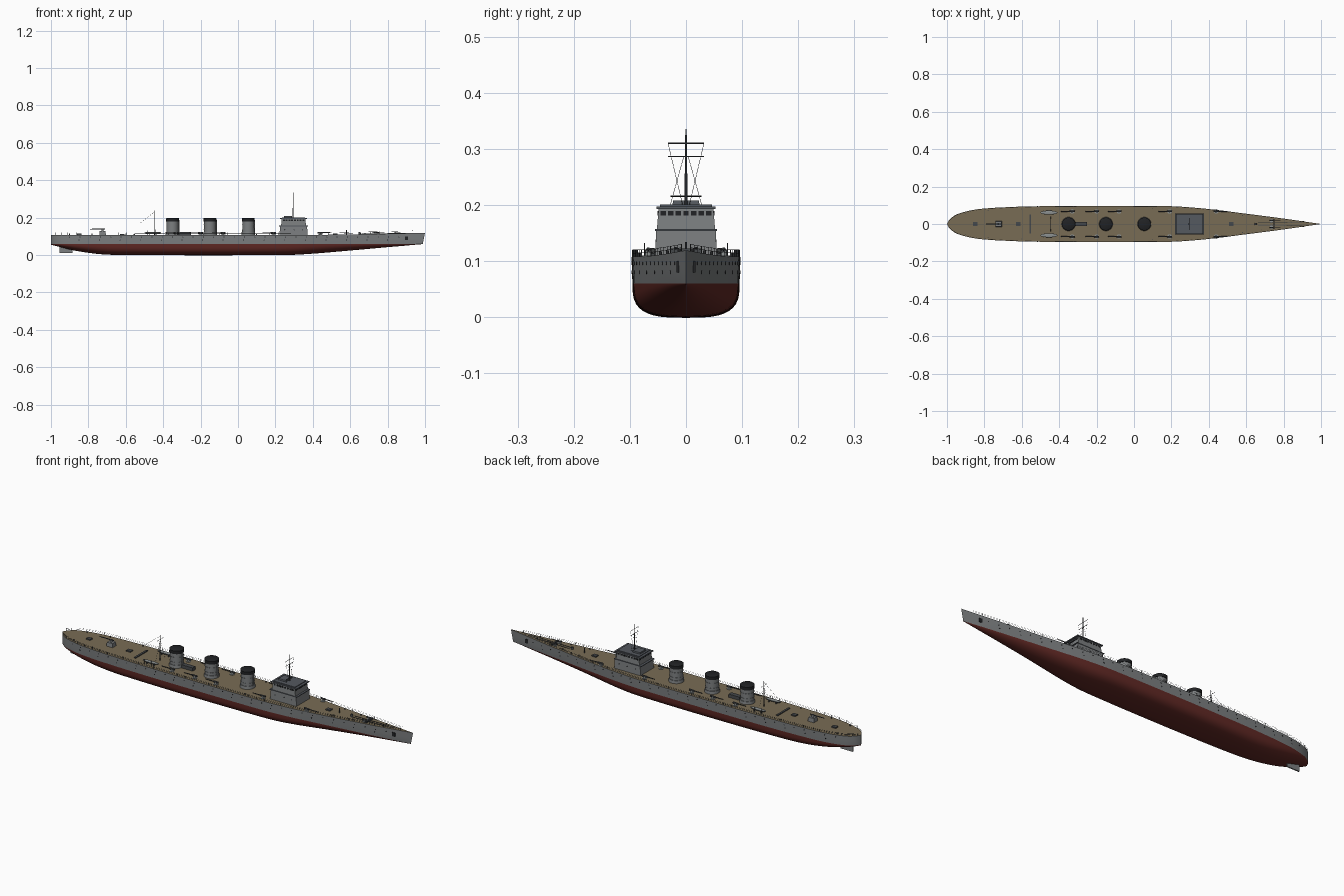
import bpy, bmesh, math
from mathutils import Vector, Matrix

if "Cube" in bpy.data.objects:
    bpy.data.objects.remove(bpy.data.objects["Cube"])

def mat(name, c):
    m = bpy.data.materials.new(name)
    m.diffuse_color = (*c, 1)
    m.use_nodes = True
    m.node_tree.nodes["Principled BSDF"].inputs["Base Color"].default_value = m.diffuse_color
    return m

GREY = mat("hull grey", (0.20, 0.21, 0.215))
RED = mat("bottom red", (0.12, 0.022, 0.018))
TAN = mat("deck wood", (0.19, 0.15, 0.09))
SLATE = mat("roof slate", (0.09, 0.10, 0.115))
BLACK = mat("soot black", (0.015, 0.016, 0.018))
STEEL = mat("dark steel", (0.06, 0.065, 0.07))
LIGHT = mat("boat grey", (0.26, 0.28, 0.28))

def finish(name, bm, mats, smooth=None):
    me = bpy.data.meshes.new(name)
    bmesh.ops.recalc_face_normals(bm, faces=bm.faces)
    bm.to_mesh(me)
    bm.free()
    for m in mats:
        me.materials.append(m)
    ob = bpy.data.objects.new(name, me)
    bpy.context.collection.objects.link(ob)
    if smooth:
        bpy.ops.object.select_all(action='DESELECT')
        ob.select_set(True)
        bpy.context.view_layer.objects.active = ob
        bpy.ops.object.shade_smooth_by_angle(angle=math.radians(smooth))
    return ob

def box(bm, x0, x1, y0, y1, z0, z1, taper=1.0, mi=0):
    vs = bmesh.ops.create_cube(bm, size=1)['verts']
    cx, cy = (x0 + x1) / 2, (y0 + y1) / 2
    for v in vs:
        s = taper if v.co.z > 0 else 1
        v.co = (cx + v.co.x * (x1 - x0) * s, cy + v.co.y * (y1 - y0) * s, z0 + (v.co.z + .5) * (z1 - z0))
    for f in {f for v in vs for f in v.link_faces}:
        f.material_index = mi

def rod(bm, a, b, r, r2=None, seg=8, mi=0):
    a, b = Vector(a), Vector(b)
    d = b - a
    M = Matrix.Translation((a + b) / 2) @ d.to_track_quat('Z', 'Y').to_matrix().to_4x4()
    vs = bmesh.ops.create_cone(bm, cap_ends=True, segments=seg, radius1=r, radius2=r if r2 is None else r2,
                               depth=d.length, matrix=M)['verts']
    for f in {f for v in vs for f in v.link_faces}:
        f.material_index = mi

def curve(pts, x):
    # smooth interpolation through (x, value) points
    n = len(pts)
    i = max(0, min(n - 2, sum(1 for p in pts if p[0] <= x) - 1))
    slope = lambda j: (pts[min(j + 1, n - 1)][1] - pts[max(j - 1, 0)][1]) / (pts[min(j + 1, n - 1)][0] - pts[max(j - 1, 0)][0])
    (xa, ya), (xb, yb) = pts[i], pts[i + 1]
    h = xb - xa
    t = (x - xa) / h
    return ((2*t**3 - 3*t*t + 1) * ya + (t**3 - 2*t*t + t) * h * slope(i)
            + (3*t*t - 2*t**3) * yb + (t**3 - t*t) * h * slope(i + 1))

WIDTH = [(-1, 0), (-.992, .017), (-.975, .034), (-.945, .053), (-.85, .077), (-.7, .089), (-.5, .095), (-.2, .097),
         (.2, .095), (.3, .089), (.4, .08), (.6, .055), (.8, .029), (1, 0)]
KEEL = [(-1, .055), (-.94, .040), (-.875, .024), (-.74, .005), (-.6, 0), (.25, 0), (.38, .006), (.54, .019), (.81, .043), (1, .059)]
DECK = [(-1, .108), (.4, .108), (.7, .112), (1, .119)]
FULL = [(-1, 2.2), (-.6, 3), (.2, 3), (.5, 2.2), (.8, 1.7), (1, 1.5)]
WL = .06
width = lambda x: max(0, curve(WIDTH, x))
deck = lambda x: curve(DECK, x)
flare = lambda x: .985 - .12 * max(0, x - .3)

def side_y(x, z):
    return width(x) * (flare(x) + (1 - flare(x)) * (z - WL) / (deck(x) - WL))

# hull: lofted sections, red below the waterline, wood on top
bm = bmesh.new()
xs = [-1, -.998, -.992, -.984, -.975, -.96] + [-.945 + i * 1.945 / 56 for i in range(57)]
N = 10
rings = []
for x in xs:
    k, d, n = min(curve(KEEL, x), .0585), deck(x), curve(FULL, x)
    half = []
    for j in range(N + 1):
        a = j / N * math.pi / 2
        half.append((side_y(x, WL) * max(0, math.sin(a)) ** (2 / n), k + (WL - k) * (1 - max(0, math.cos(a)) ** (2 / n))))
    half += [(side_y(x, (WL + d) / 2), (WL + d) / 2), (width(x), d)]
    loop = [(-y, z) for y, z in reversed(half[1:])] + half
    rake = max(0, (x - .9) / .1) * .012
    rings.append([bm.verts.new((x - rake * (d - z) / .06, y, z)) for y, z in loop])
for A, B in zip(rings, rings[1:]):
    m = len(A)
    for j in range(m):
        f = bm.faces.new((A[j], A[(j + 1) % m], B[(j + 1) % m], B[j]))
        f.material_index = 2 if j == m - 1 else (0 if j < 2 or j >= m - 3 else 1)
bmesh.ops.remove_doubles(bm, verts=bm.verts, dist=1e-5)
bmesh.ops.dissolve_degenerate(bm, edges=bm.edges, dist=1e-6)
finish("hull", bm, [GREY, RED, TAN], 35)

# rudder, bilge keels
bm = bmesh.new()
box(bm, -.955, -.885, -.003, .003, .010, .042)
finish("rudder", bm, [GREY])

# portholes and anchors on both sides
bm = bmesh.new()
for s in (-1, 1):
    for z, x0, step, cnt in ((.096, -.9, .055, 33), (.080, -.85, .11, 16)):
        for i in range(cnt):
            x = x0 + i * step
            y = side_y(x, z)
            rod(bm, (x, s * (y - .002), z), (x, s * (y + .0008), z), .0028)
    y = side_y(.9, .09)
    box(bm, .892, .908, s * y - .003, s * y + .003, .08, .1)
finish("portholes_and_anchors", bm, [BLACK])

# deck railing: posts and two rails
bm = bmesh.new()
rx = [-.992, -.975, -.945] + [-.91 + i * .045 for i in range(42)]
for s in (-1, 1):
    prev = None
    for x in rx:
        p = Vector((x, s * (width(x) - .0015), deck(x)))
        rod(bm, p, p + Vector((0, 0, .0125)), .0006, seg=4)
        if prev:
            for h in (.0065, .0122):
                rod(bm, prev + Vector((0, 0, h)), p + Vector((0, 0, h)), .0004, seg=4)
        prev = p
finish("railings", bm, [STEEL])

# bridge: tapered tower, platform, window band and roof
D = .106
bm = bmesh.new()
box(bm, .222, .372, -.055, .055, D, .155, .965)
box(bm, .230, .364, -.052, .052, .155, .193, .94)
box(bm, .218, .374, -.055, .055, .1535, .157, 1, 1)
box(bm, .224, .370, -.053, .053, .193, .1975, 1, 1)
box(bm, .236, .358, -.046, .046, .1975, .201, 1, 1)
box(bm, .246, .290, -.024, .024, .201, .208, .95, 1)
finish("bridge", bm, [GREY, SLATE])
bm = bmesh.new()
for i in range(7):
    y = -.0405 + i * .0135
    for x in (.234, .3605):
        box(bm, x - .0015, x + .0015, y - .0048, y + .0048, .181, .189)
for i in range(8):
    x = .245 + i * .0149
    for y in (-.0495, .0495):
        box(bm, x - .005, x + .005, y - .0015, y + .0015, .181, .189)
for y in (-.0545, .0545):
    for x in (.25, .3, .345):
        rod(bm, (x, y * .97, .135), (x, y, .135), .003)
finish("bridge_windows", bm, [BLACK])

# funnels with flared base, bands and black caps
for i, x in enumerate((-.35, -.15, .055)):
    bm = bmesh.new()
    rod(bm, (x, 0, D), (x, 0, .122), .037, .035, 32)
    rod(bm, (x, 0, .122), (x, 0, .18), .0325, .0315, 32)
    for z in (.135, .16):
        rod(bm, (x, 0, z), (x, 0, z + .002), .0335, None, 32)
    rod(bm, (x, 0, .18), (x, 0, .196), .0345, .0345, 32, 1)
    rod(bm, (x, 0, .196), (x, 0, .199), .0345, .030, 32, 1)
    rod(bm, (x + .034, 0, D), (x + .034, 0, .188), .003, None, 8)
    finish(f"funnel_{i + 1}", bm, [GREY, BLACK], 35)

# fore mast with yards and stays
bm = bmesh.new()
rod(bm, (.295, 0, .197), (.295, 0, .335), .003, .0012)
for z, w in ((.31, .032), (.286, .032), (.216, .028)):
    rod(bm, (.295, -w, z), (.295, w, z), .001, seg=6)
for s in (-1, 1):
    rod(bm, (.295, s * .032, .31), (.295, s * .006, .2), .0004, seg=4)
    rod(bm, (.295, s * .004, .286), (.295, s * .028, .2), .0004, seg=4)
finish("fore_mast", bm, [STEEL])

# aft mast with gaff and stays
bm = bmesh.new()
rod(bm, (-.445, 0, D), (-.445, 0, .238), .003, .0012)
rod(bm, (-.445, -.028, .215), (-.445, .028, .215), .0008, seg=6)
rod(bm, (-.445, 0, .232), (-.53, 0, .165), .0005, seg=4)
for s in (-1, 1):
    rod(bm, (-.445, 0, .215), (-.445, s * .04, D), .0004, seg=4)
finish("aft_mast", bm, [STEEL])

# guns: pedestal, mount and barrel
def gun(name, x, y, ang=0, s=1.0):
    bm = bmesh.new()
    z = deck(x) - .001
    d = Vector((math.cos(ang), math.sin(ang), 0))
    c = Vector((x, y, z))
    up = Vector((0, 0, .013 * s))
    rod(bm, c, c + Vector((0, 0, .003)), .012 * s, None, 16)
    rod(bm, c, c + up, .006 * s, .005 * s, 12)
    rod(bm, c + up - d * .014 * s, c + up + d * .014 * s, .0042 * s, None, 10, 1)
    rod(bm, c + up, c + up + d * .06 * s, .0025 * s, .0016 * s, 8, 1)
    finish(name, bm, [LIGHT, STEEL], 35)

for s, side in ((-1, "right"), (1, "left")):
    for i, (x, a) in enumerate(((-.33, 1), (-.2, 1), (-.08, 1), (.19, 1), (.44, 0))):
        gun(f"side_gun_{side}_{i + 1}", x, s * .067, math.pi * a)
    gun(f"bow_gun_{side}", .735, s * .018, 0, .8)

# stern gun with shield
bm = bmesh.new()
box(bm, -.742, -.706, -.016, .016, D, .128, .85)
rod(bm, (-.725, 0, .128), (-.725, 0, .14), .006, None, 12)
rod(bm, (-.71, 0, .1385), (-.79, 0, .1385), .003, .002, 8, 1)
finish("stern_gun", bm, [GREY, STEEL])

# ship's boats with cradles
for s, side in ((-1, "right"), (1, "left")):
    bm = bmesh.new()
    for v in bmesh.ops.create_uvsphere(bm, u_segments=20, v_segments=10, radius=1)['verts']:
        v.co = (-.455 + v.co.x * .046, s * .061 + v.co.y * .0105, .121 + v.co.z * (.009 if v.co.z < 0 else .002))
    for x in (-.475, -.435):
        box(bm, x - .002, x + .002, s * .061 - .008, s * .061 + .008, D, .115, 1, 1)
        rod(bm, (x - .01, s * .074, D), (x - .01, s * .074, .132), .001, None, 6, 1)
    finish(f"boat_{side}", bm, [LIGHT, STEEL], 40)

# deck fittings: centre house, hatches, bollards, capstans and chains
bm = bmesh.new()
box(bm, -.315, -.25, -.012, .012, D, .124, .95)
box(bm, -.56, -.55, -.05, .05, D, .112)
for x in (-.62, -.85, .52):
    box(bm, x - .012, x + .012, -.01, .01, D, deck(x) + .006)
for s in (-1, 1):
    for x in (-.9, -.78, -.6, .1, .58, .68, .84):
        rod(bm, (x, s * (width(x) - .012), deck(x) - .002), (x, s * (width(x) - .012), deck(x) + .007), .0025)
    rod(bm, (.66, s * .008, .113), (.9, s * .006, .1165), .0015, seg=6)
rod(bm, (.65, 0, .108), (.65, 0, .122), .007, .006, 12)
rod(bm, (.58, 0, .108), (.58, 0, .134), .0015, None, 8)
box(bm, .745, .752, -.028, .028, .11, .122)
finish("deck_fittings", bm, [STEEL])
